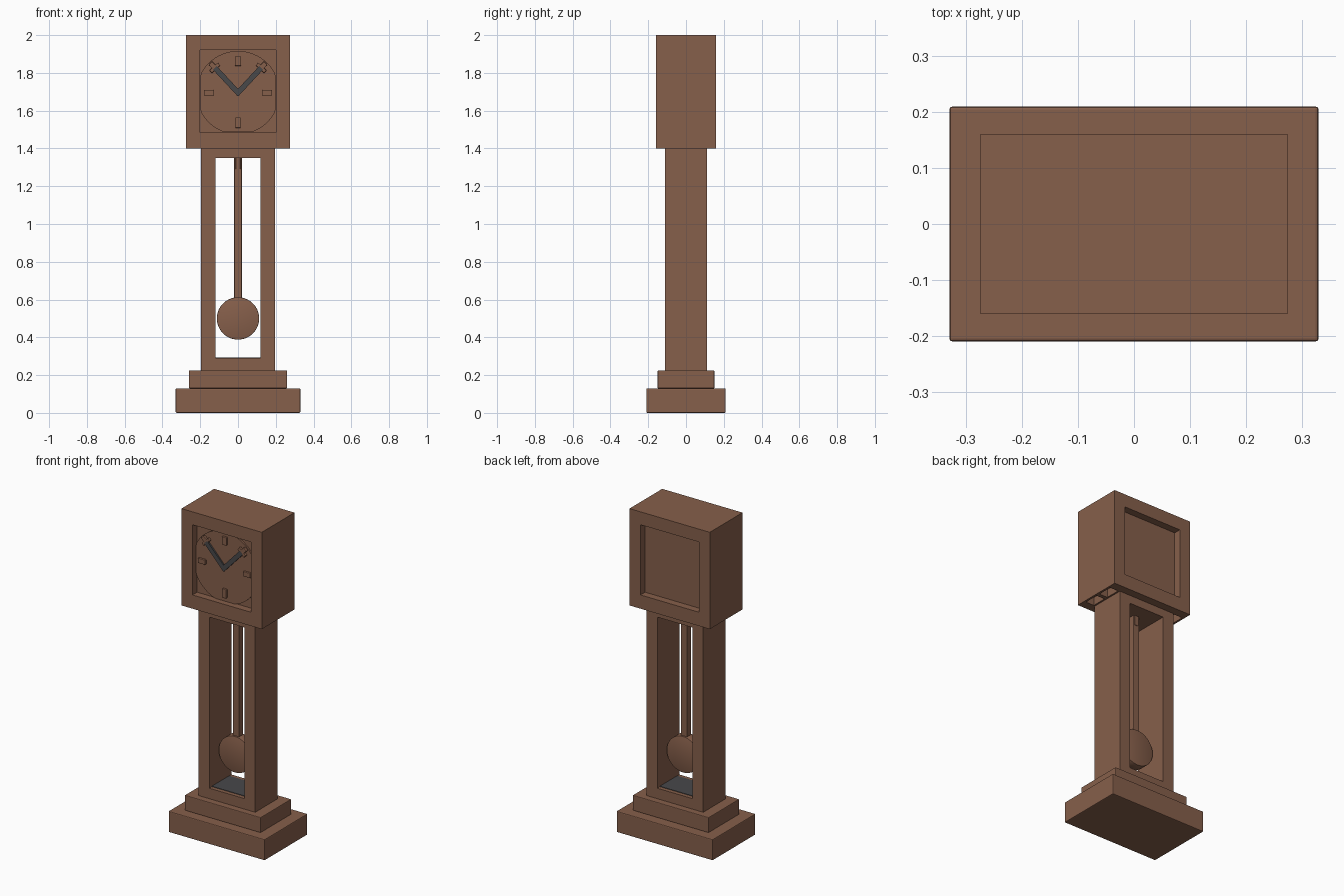
import bpy, bmesh, math
from mathutils import Matrix, Vector

if "Cube" in bpy.data.objects:
    bpy.data.objects.remove(bpy.data.objects["Cube"])


def material(name, rgb):
    m = bpy.data.materials.new(name)
    m.diffuse_color = (*rgb, 1)
    m.use_nodes = True
    m.node_tree.nodes["Principled BSDF"].inputs["Base Color"].default_value = m.diffuse_color
    return m


WOOD = material("brown wood", (0.24, 0.115, 0.07))
DARK = material("dark grey metal", (0.065, 0.065, 0.068))


def finish(name, bm, mat, bevel=0.0):
    if bevel:
        edges = [e for e in bm.edges if len(e.link_faces) == 2 and e.calc_face_angle() > 1]
        bmesh.ops.bevel(bm, geom=edges, offset=bevel, segments=2, profile=0.5, affect='EDGES')
    bmesh.ops.recalc_face_normals(bm, faces=bm.faces)
    me = bpy.data.meshes.new(name)
    bm.to_mesh(me)
    bm.free()
    me.materials.append(mat)
    ob = bpy.data.objects.new(name, me)
    bpy.context.collection.objects.link(ob)
    return ob


def box(name, x0, x1, y0, y1, z0, z1, mat=WOOD, bevel=0.0, turn=None):
    """Box by its limits; turn = (angle, pivot) spins it about the y axis."""
    bm = bmesh.new()
    m = Matrix.Translation(((x0 + x1) / 2, (y0 + y1) / 2, (z0 + z1) / 2))
    m = m @ Matrix.Diagonal((x1 - x0, y1 - y0, z1 - z0, 1))
    bmesh.ops.create_cube(bm, size=1, matrix=m)
    if turn:
        bmesh.ops.rotate(bm, cent=Vector(turn[1]), verts=bm.verts,
                         matrix=Matrix.Rotation(turn[0], 3, 'Y'))
    return finish(name, bm, mat, bevel)


def frame(name, hx, z0, z1, ix, iz0, iz1, hy, bevel):
    """Rectangular frame with an opening right through from front to back."""
    bm = bmesh.new()
    outer = [(-hx, z0), (hx, z0), (hx, z1), (-hx, z1)]
    inner = [(-ix, iz0), (ix, iz0), (ix, iz1), (-ix, iz1)]
    rings = [[bm.verts.new((x, y, z)) for x, z in loop]
             for loop, y in ((outer, -hy), (outer, hy), (inner, hy), (inner, -hy))]
    for r in range(4):
        a, b = rings[r], rings[(r + 1) % 4]
        for i in range(4):
            j = (i + 1) % 4
            bm.faces.new((a[i], a[j], b[j], b[i]))
    return finish(name, bm, WOOD, bevel)


def disc(name, r, y0, y1, z, mat=WOOD, bevel=0.0, half_x=None, half_z=None):
    """Disc facing the front, optionally clipped to a rectangle."""
    bm = bmesh.new()
    m = Matrix.Translation((0, (y0 + y1) / 2, z)) @ Matrix.Rotation(math.pi / 2, 4, 'X')
    bmesh.ops.create_cone(bm, cap_ends=True, segments=64, radius1=r, radius2=r,
                          depth=y1 - y0, matrix=m)
    if half_x:
        for v in bm.verts:
            v.co.x = max(-half_x, min(half_x, v.co.x))
            v.co.z = max(half_z[0], min(half_z[1], v.co.z))
    ob = finish(name, bm, mat, bevel)
    bpy.ops.object.select_all(action='DESELECT')
    ob.select_set(True)
    bpy.context.view_layer.objects.active = ob
    bpy.ops.object.shade_smooth_by_angle(angle=math.radians(35))
    return ob


# Stepped base
box("base_plinth", -0.33, 0.33, -0.21, 0.21, 0, 0.13, bevel=0.005)
box("base_step", -0.26, 0.26, -0.15, 0.15, 0.13, 0.225, bevel=0.004)

# Open column with a dark floor plate
frame("column", 0.195, 0.225, 1.402, 0.12, 0.29, 1.35, 0.11, 0.002)
box("column_floor_plate", -0.12, 0.12, -0.085, 0.085, 0.288, 0.293, DARK)

# Clock case, with pockets under its overhanging sides
case = frame("clock_case", 0.275, 1.40, 2.0, 0.2, 1.485, 1.92, 0.16, 0.005)
for side in (-1, 1):
    for row in (-1, 1):
        x, y = sorted((side * 0.205, side * 0.262)), sorted((row * 0.012, row * 0.105))
        cutter = box("pocket_cutter", *x, *y, 1.35, 1.45)
        cutter.hide_render = True
        mod = case.modifiers.new("pocket", 'BOOLEAN')
        mod.operation, mod.solver, mod.object = 'DIFFERENCE', 'EXACT', cutter
        bpy.context.view_layer.objects.active = case
        bpy.ops.object.modifier_apply(modifier=mod.name)
        bpy.data.objects.remove(cutter)
box("case_panel", -0.202, 0.202, -0.115, 0.115, 1.483, 1.922)

# Dial and hour markers
CZ = 1.695
disc("dial", 0.221, -0.125, -0.11, CZ, half_x=0.199, half_z=(1.486, 1.919))
for name, x, z, w, h in (("top", 0, 1.862, 0.016, 0.025), ("bottom", 0, 1.537, 0.014, 0.028),
                         ("left", -0.155, CZ, 0.025, 0.015), ("right", 0.155, CZ, 0.025, 0.015)):
    box(name + "_hour_marker", x - w, x + w, -0.137, -0.12, z - h, z + h, bevel=0.003)

# Hands with small wooden tips
for name, s in (("hour", -1), ("minute", 1)):
    turn = (s * math.radians(43), (0, -0.135, 1.695))
    box(name + "_hand", -0.014, 0.014, -0.142, -0.132, 1.683, 1.875, DARK, turn=turn)
    box(name + "_hand_crossbar", -0.03, 0.03, -0.142, -0.125, 1.865, 1.885, bevel=0.003, turn=turn)
    box(name + "_hand_tip", -0.013, 0.013, -0.142, -0.125, 1.88, 1.91, bevel=0.003, turn=turn)

# Pendulum
box("pendulum_hanger", -0.012, 0.012, -0.024, 0.024, 1.29, 1.36, WOOD, bevel=0.002)
box("pendulum_rod", -0.02, 0.02, -0.02, 0.02, 0.6, 1.352, bevel=0.002)
disc("pendulum_bob", 0.112, -0.03, 0.03, 0.5, bevel=0.003)
